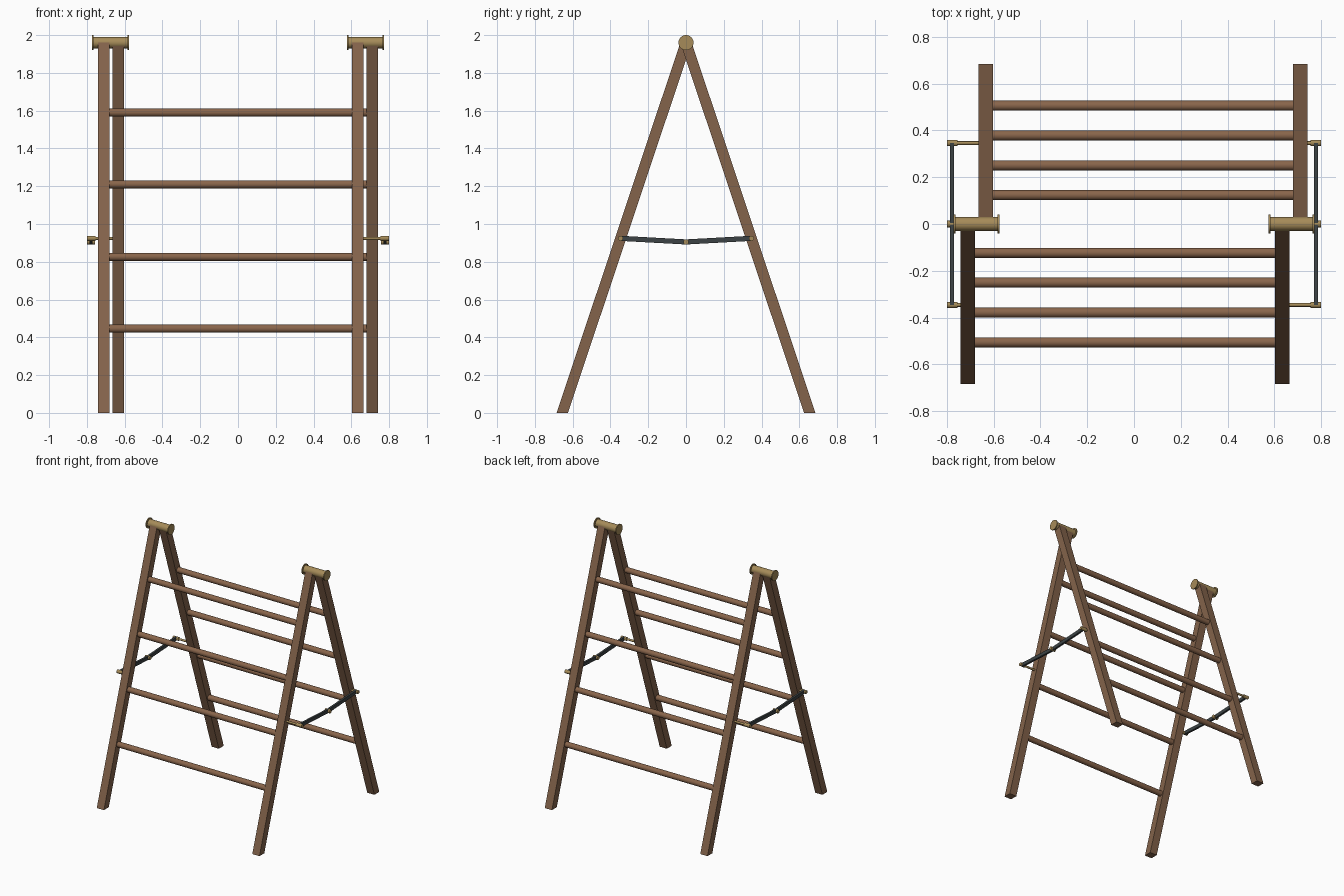
import bpy, bmesh, math
from mathutils import Vector

if "Cube" in bpy.data.objects:
    bpy.data.objects.remove(bpy.data.objects["Cube"])

TOP = Vector((0, 0, 1.96))      # hinge axis
FOOT = 0.655                    # foot offset from centre
HALF = 0.0285                   # half leg depth


def material(name, color):
    m = bpy.data.materials.new(name)
    m.diffuse_color = (*color, 1)
    m.use_nodes = True
    m.node_tree.nodes["Principled BSDF"].inputs["Base Color"].default_value = m.diffuse_color
    return m


wood = material("wood", (0.23, 0.125, 0.07))
rung_wood = material("rung_wood", (0.25, 0.13, 0.07))
brass = material("brass", (0.38, 0.26, 0.10))
steel = material("dark_steel", (0.045, 0.055, 0.058))


def prism(name, profile, x0, x1, mat):
    """Extrude a (y, z) outline along x."""
    bm = bmesh.new()
    face = bm.faces.new([bm.verts.new((x0, y, z)) for y, z in profile])
    ext = bmesh.ops.extrude_face_region(bm, geom=[face])
    moved = [v for v in ext["geom"] if isinstance(v, bmesh.types.BMVert)]
    bmesh.ops.translate(bm, verts=moved, vec=(x1 - x0, 0, 0))
    bmesh.ops.recalc_face_normals(bm, faces=bm.faces[:])
    me = bpy.data.meshes.new(name)
    bm.to_mesh(me)
    bm.free()
    me.materials.append(mat)
    ob = bpy.data.objects.new(name, me)
    bpy.context.collection.objects.link(ob)
    return ob


def rod(name, x0, x1, y, z, r, mat, sides=24):
    """Cylinder lying along x."""
    bpy.ops.mesh.primitive_cylinder_add(
        vertices=sides, radius=r, depth=abs(x1 - x0),
        location=((x0 + x1) / 2, y, z), rotation=(0, math.pi / 2, 0))
    ob = bpy.context.object
    ob.name = name
    ob.data.materials.append(mat)
    bpy.ops.object.shade_smooth_by_angle(angle=math.radians(35))
    return ob


def leg_y(z):
    return FOOT * (1 - z / TOP.z)


# Two identical frames, the back one turned half way round
slope = math.atan2(FOOT, TOP.z)
c, s = math.cos(slope), math.sin(slope)
w = HALF / c
for label, d in (("front", -1), ("back", 1)):
    outline = [(d * (FOOT - w), 0), (d * (FOOT + w), 0),
               (d * HALF * c, TOP.z + HALF * s),
               (-d * HALF * c, TOP.z - HALF * s)]
    centres = (d * 0.711, -d * 0.634)
    for i, cx in enumerate(centres):
        prism(f"{label}_leg_{i + 1}", outline, cx - 0.031, cx + 0.031, wood)
    for i, z in enumerate((0.446, 0.826, 1.21, 1.59)):
        rod(f"{label}_rung_{i + 1}", min(centres) + 0.012, max(centres) - 0.012,
            d * leg_y(z), z, 0.0215, rung_wood)

PIN_Z, MID_Z, BAR_X = 0.924, 0.905, 0.778
for side, sx in (("left", -1), ("right", 1)):
    # Hinge barrel with end flanges
    hx = sx * 0.674
    rod(f"{side}_hinge_barrel", hx - 0.094, hx + 0.094, 0, TOP.z, 0.03, brass, 32)
    for i, e in enumerate((-1, 1)):
        rod(f"{side}_hinge_flange_{i + 1}", hx + e * 0.09, hx + e * 0.098,
            0, TOP.z, 0.04, brass, 32)

    # Folding spreader: two bars, pins and bosses
    py = leg_y(PIN_Z)
    for label, d in (("front", -1), ("back", 1)):
        a, b = Vector((d * py, PIN_Z)), Vector((0, MID_Z))
        n = (b - a).orthogonal().normalized() * 0.0135
        prism(f"{side}_{label}_spreader_bar", [a + n, b + n, b - n, a - n],
              sx * (BAR_X - 0.008), sx * (BAR_X + 0.008), steel)
        leg_x = 0.711 if sx == d else 0.634
        rod(f"{side}_{label}_pin", sx * leg_x, sx * 0.76, d * py, PIN_Z, 0.008, brass, 16)
        rod(f"{side}_{label}_boss", sx * 0.754, sx * 0.80, d * py, PIN_Z, 0.0135, brass, 16)
    rod(f"{side}_spreader_joint", sx * 0.758, sx * 0.80, 0, MID_Z, 0.0145, brass, 16)
